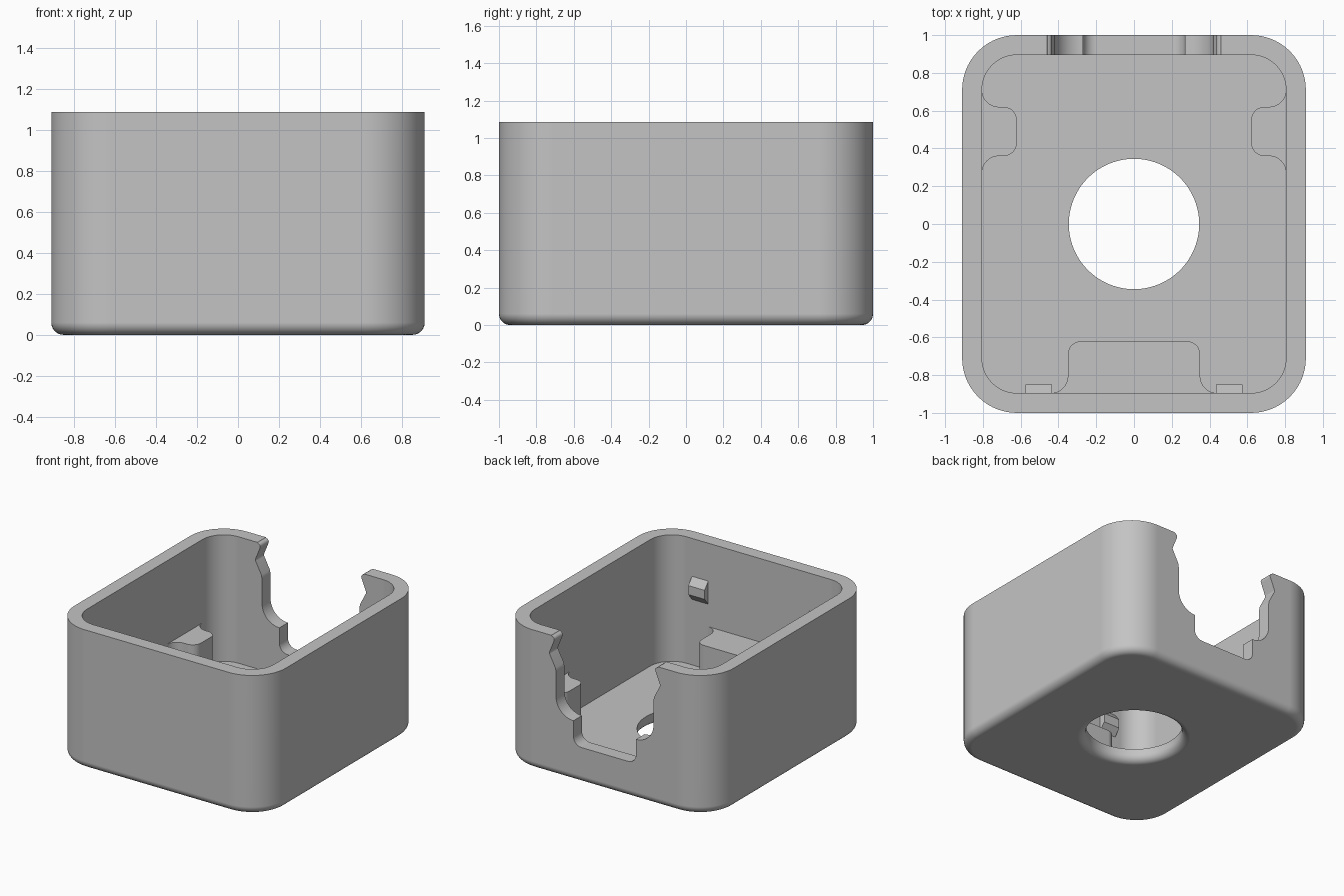
import bpy, bmesh
from math import sin, cos, pi, radians

if "Cube" in bpy.data.objects:
    bpy.data.objects.remove(bpy.data.objects["Cube"], do_unlink=True)

HX, HY, H = 0.91, 1.0, 1.085      # half width, half depth, height
WALL, FLOOR, R, FILLET = 0.105, 0.1, 0.29, 0.06
SEG = 14

grey = bpy.data.materials.new("plain grey")
grey.use_nodes = True
colour = (0.55, 0.55, 0.55, 1)
grey.diffuse_color = colour
grey.node_tree.nodes["Principled BSDF"].inputs["Base Color"].default_value = colour


def arc(cx, cy, r, a0, a1, n=SEG):
    """Points along a circular arc, angles in degrees."""
    steps = [radians(a0 + (a1 - a0) * i / n) for i in range(n + 1)]
    return [(cx + r * cos(a), cy + r * sin(a)) for a in steps]


def rounded_rect(hx, hy, r):
    pts = []
    for sx, sy, a in ((1, 1, 0), (-1, 1, 90), (-1, -1, 180), (1, -1, 270)):
        pts += arc(sx * (hx - r), sy * (hy - r), r, a, a + 90)
    return pts


def loft(name, rings):
    """Closed solid through a stack of equal-length 3D rings."""
    bm = bmesh.new()
    loops = [[bm.verts.new(p) for p in ring] for ring in rings]
    for a, b in zip(loops, loops[1:]):
        for i in range(len(a)):
            j = (i + 1) % len(a)
            bm.faces.new((a[i], a[j], b[j], b[i]))
    bm.faces.new(loops[0][::-1])
    bm.faces.new(loops[-1])
    bmesh.ops.recalc_face_normals(bm, faces=bm.faces)
    mesh = bpy.data.meshes.new(name)
    bm.to_mesh(mesh)
    bm.free()
    mesh.materials.append(grey)
    obj = bpy.data.objects.new(name, mesh)
    bpy.context.collection.objects.link(obj)
    return obj


def prism(name, pts, place, lo, hi):
    return loft(name, [[place(u, v, w) for u, v in pts] for w in (lo, hi)])


def activate(obj):
    bpy.ops.object.select_all(action='DESELECT')
    obj.select_set(True)
    bpy.context.view_layer.objects.active = obj


def cut(obj, cutter):
    cutter.hide_render = True
    mod = obj.modifiers.new("cut", 'BOOLEAN')
    mod.operation, mod.solver, mod.object = 'DIFFERENCE', 'EXACT', cutter
    activate(obj)
    bpy.ops.object.modifier_apply(modifier=mod.name)
    bpy.data.objects.remove(cutter, do_unlink=True)


def smooth(obj):
    activate(obj)
    bpy.ops.object.shade_smooth_by_angle(angle=radians(25))
    mod = obj.modifiers.new("even normals", 'WEIGHTED_NORMAL')
    mod.keep_sharp = True


def upright(x, y, z):
    return (x, y, z)


# Outer body with a rounded bottom edge
rings = []
for inset, z in arc(FILLET, FILLET, FILLET, 270, 180, 10):
    rings.append([(x, y, z) for x, y in rounded_rect(HX - inset, HY - inset, R - inset)])
rings.append([(x, y, H) for x, y in rounded_rect(HX, HY, R)])
case = loft("case_body", rings)

# Inner cavity
cut(case, prism("cavity_cutter", rounded_rect(HX - WALL, HY - WALL, R - WALL),
                upright, FLOOR, H + 0.2))

# Round floor hole flaring out at the underside
hole_profile = [(0.345, 0.3)] + arc(0.345 + FILLET, FILLET, FILLET, 180, 270, 10)
hole_profile.append((0.345 + FILLET, -0.1))
cut(case, loft("hole_cutter", [[(x, y, z) for x, y in arc(0, 0, r, 0, 357, 119)]
                               for r, z in hole_profile]))

# Back notch: flat bottom, stepped sides, grooves below a rounded lip
half = [(0.46, H + 0.1), (0.46, H)]
half += arc(0.46, 1.055, 0.025, 100, 215, 6)
half += arc(0.455, 0.945, 0.022, 35, -30, 5)
half += [(0.425, 0.84), (0.42, 0.81)]
half += arc(0.27, 0.62, 0.15, 0, -90)
half += arc(0.20, 0.35, 0.07, 0, -90, 8)
notch = half + [(-x, z) for x, z in reversed(half)]
cut(case, prism("notch_cutter", notch, lambda x, z, y: (x, y, z), HY - 0.2, HY + 0.2))
smooth(case)


def support(name, w, d, r_out, place):
    """Post against a wall, blended into it with concave corners."""
    side = [(w + r_out, -0.03)] + arc(w + r_out, r_out, r_out, 270, 180, 8)
    side += arc(w - 0.07, d - 0.07, 0.07, 0, 90, 8)
    pts = side + [(-u, v) for u, v in reversed(side)]
    smooth(prism(name, pts, place, FLOOR - 0.02, 0.435))


# Supports: one wide at the front, one on each side
support("front_support", 0.35, 0.275, 0.09, lambda u, v, z: (u, v - HY + WALL, z))
for s, side_name in ((1, "left"), (-1, "right")):
    support(side_name + "_support", 0.13, 0.185, 0.09,
            lambda u, v, z: (s * (HX - WALL - v), 0.49 + u, z))

    # Snap clip on the inside of the front wall
    yw = -HY + WALL
    clip = [(yw - 0.02, 0.61), (yw, 0.61), (yw + 0.045, 0.665),
            (yw + 0.045, 0.735), (yw, 0.79), (yw - 0.02, 0.79)]
    prism(side_name + "_clip", clip, lambda y, z, x: (x, y, z),
          s * 0.505 - 0.07, s * 0.505 + 0.07)
